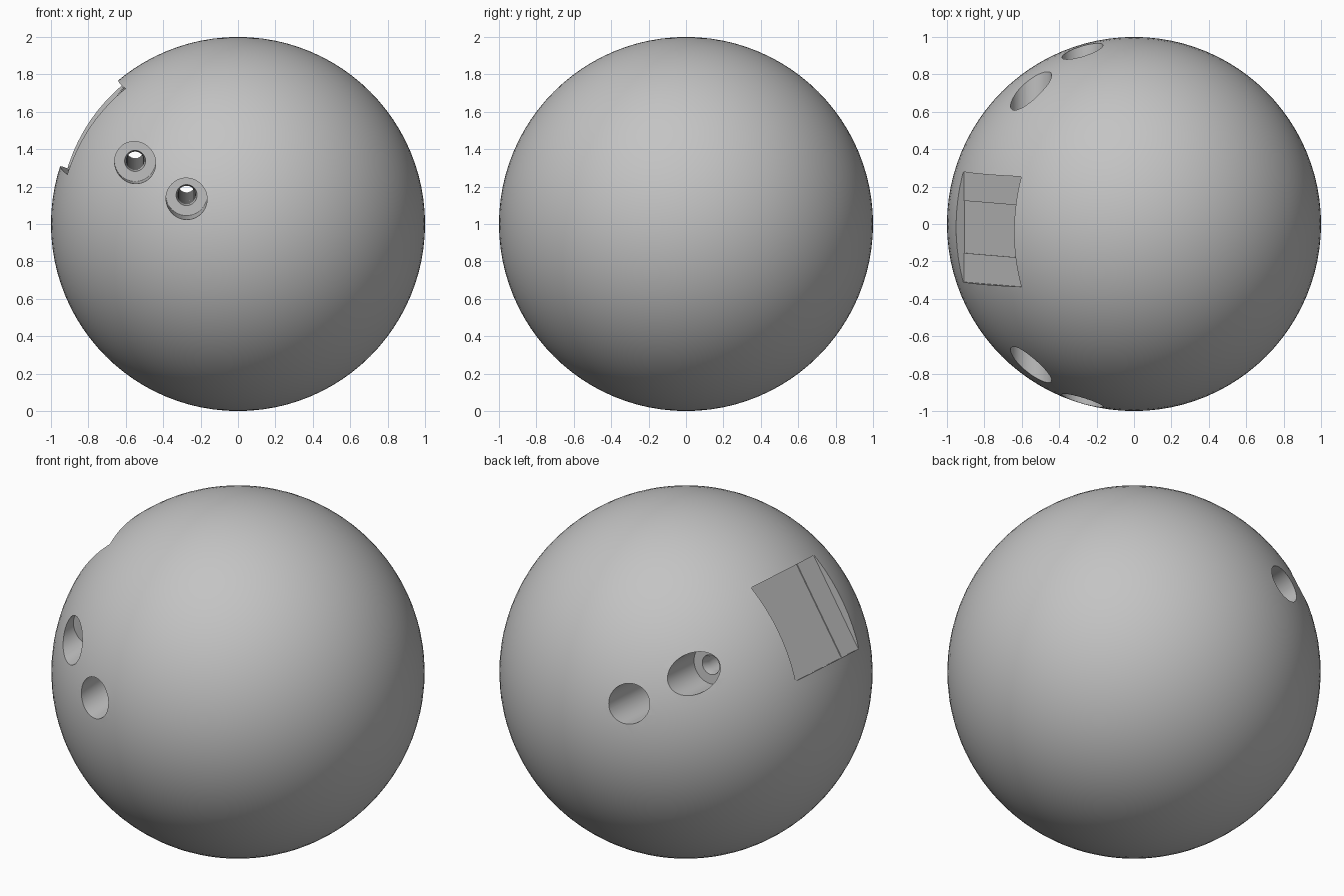
import bpy, bmesh, math
from mathutils import Matrix, Vector

cube = bpy.data.objects.get("Cube")
if cube:
    bpy.data.objects.remove(cube, do_unlink=True)

grey = bpy.data.materials.new("plain_grey")
grey.use_nodes = True
grey.diffuse_color = (0.55, 0.55, 0.55, 1)
grey.node_tree.nodes["Principled BSDF"].inputs["Base Color"].default_value = (0.55, 0.55, 0.55, 1)

CENTRE = Matrix.Translation((0, 0, 1))
TILT = CENTRE @ Matrix.Rotation(math.radians(3.2), 4, "X")  # shared lean of all cuts


def make_object(name, bm, matrix):
    bmesh.ops.recalc_face_normals(bm, faces=bm.faces)
    mesh = bpy.data.meshes.new(name)
    bm.transform(matrix)
    bm.to_mesh(mesh)
    bm.free()
    mesh.materials.append(grey)
    obj = bpy.data.objects.new(name, mesh)
    bpy.context.collection.objects.link(obj)
    return obj


def lathe_cutter(name, profile, x, z, sides=48):
    """Solid of revolution about the y axis from (radius, y) pairs."""
    bm = bmesh.new()
    rings = []
    for r, y in profile:
        rings.append([bm.verts.new((r * math.cos(a), y, r * math.sin(a)))
                      for a in (2 * math.pi * i / sides for i in range(sides))])
    for a, b in zip(rings, rings[1:]):
        for i in range(sides):
            j = (i + 1) % sides
            bm.faces.new((a[i], a[j], b[j], b[i]))
    bm.faces.new(rings[0])
    bm.faces.new(rings[-1])
    return make_object(name, bm, TILT @ Matrix.Translation((x, 0, z)))


def box_cutter(name, length, width, floor):
    """Box whose bottom lies at the given distance from the ball's centre."""
    bm = bmesh.new()
    bmesh.ops.create_cube(bm, size=1)
    height = 0.3
    shape = Matrix.Translation((floor + height / 2, 0, 0)) @ Matrix.Diagonal((height, width, length, 1))
    # outward x is turned to the upper right-hand side
    turn = Matrix.Rotation(math.pi, 4, "Z") @ Matrix.Rotation(math.radians(-34), 4, "Y")
    return make_object(name, bm, TILT @ turn @ shape)


# Ball
bm = bmesh.new()
bmesh.ops.create_uvsphere(bm, u_segments=96, v_segments=48, radius=1)
ball = make_object("ball", bm, CENTRE)

# Counterbored through holes with a ridged middle
BORE, CORE, RIDGE, STEP, COUNT = 0.11, 0.056, 0.047, 0.575, 12
pitch = 2 * STEP / COUNT
profile = [(BORE, -1.2), (BORE, -STEP)]
for k in range(COUNT):
    y = -STEP + k * pitch
    profile += [(CORE, y), (RIDGE, y + pitch / 2)]
profile += [(CORE, STEP), (BORE, STEP), (BORE, 1.2)]

cutters = [
    lathe_cutter("upper_hole_cutter", profile, -0.55, 0.37),
    lathe_cutter("lower_hole_cutter", profile, -0.275, 0.187),
    # Rectangular pocket with a shallow central channel
    box_cutter("pocket_cutter", 0.555, 0.59, 0.91),
    box_cutter("channel_cutter", 0.5549, 0.28, 0.905),
]

bpy.context.view_layer.objects.active = ball
ball.select_set(True)
for cutter in cutters:
    cutter.hide_render = True
    mod = ball.modifiers.new(cutter.name, "BOOLEAN")
    mod.operation = "DIFFERENCE"
    mod.solver = "EXACT"
    mod.object = cutter
    bpy.ops.object.modifier_apply(modifier=mod.name)
    bpy.data.objects.remove(cutter, do_unlink=True)

bpy.ops.object.shade_smooth_by_angle(angle=math.radians(25))
